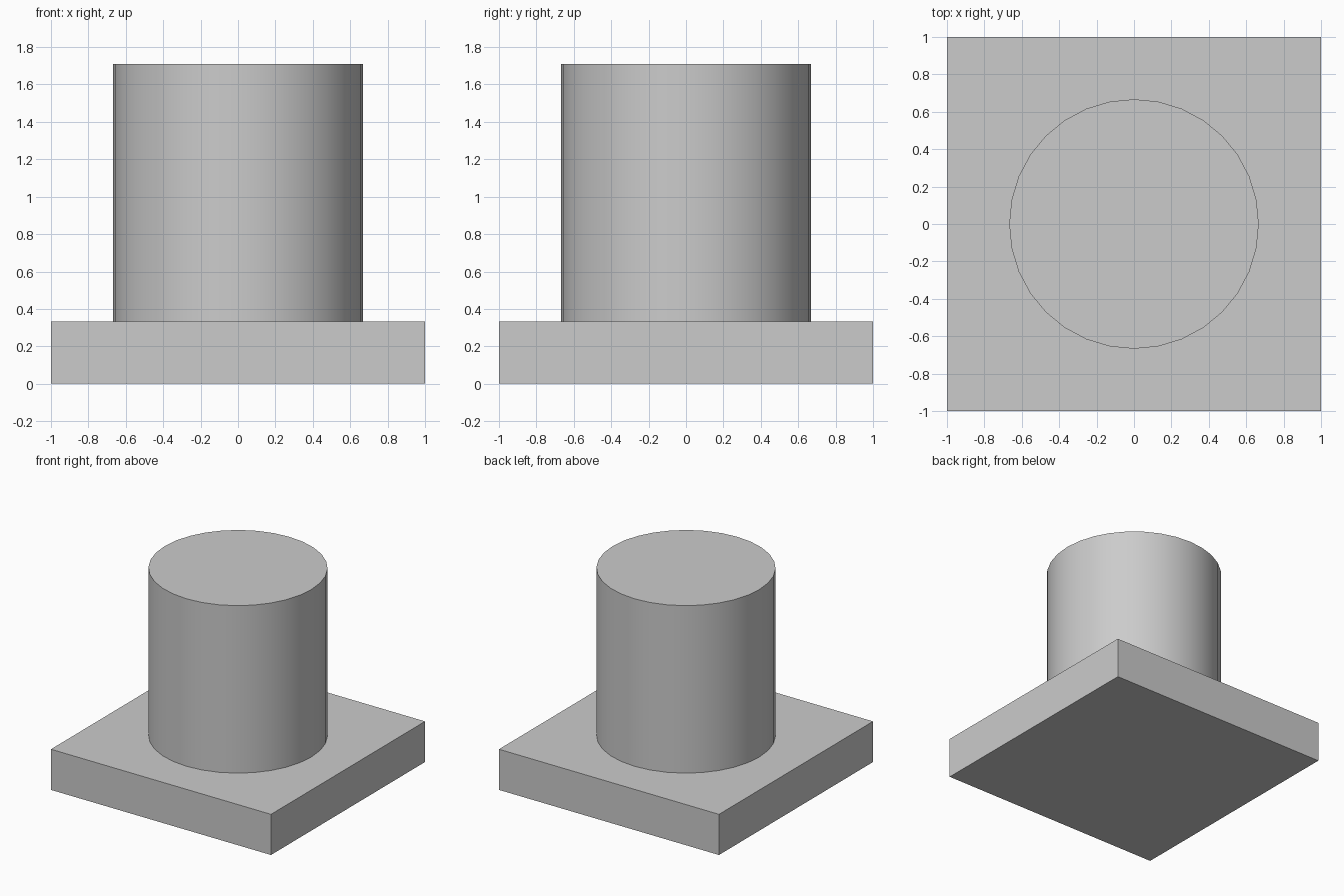
import bpy
import math

if "Cube" in bpy.data.objects:
    bpy.data.objects.remove(bpy.data.objects["Cube"])

BASE_HEIGHT = 0.334
TOP = 1.71
RADIUS = 0.667

# Square base slab
bpy.ops.mesh.primitive_cube_add(size=1, location=(0, 0, BASE_HEIGHT / 2))
base = bpy.context.object
base.name = "base_slab"
base.scale = (2, 2, BASE_HEIGHT)
bpy.ops.object.transform_apply(location=False, rotation=False, scale=True)

# Round column standing on the slab
bpy.ops.mesh.primitive_cylinder_add(
    vertices=32, radius=RADIUS, depth=TOP - BASE_HEIGHT,
    location=(0, 0, (TOP + BASE_HEIGHT) / 2))
column = bpy.context.object
column.name = "round_column"
bpy.ops.object.shade_smooth_by_angle(angle=math.radians(30))
